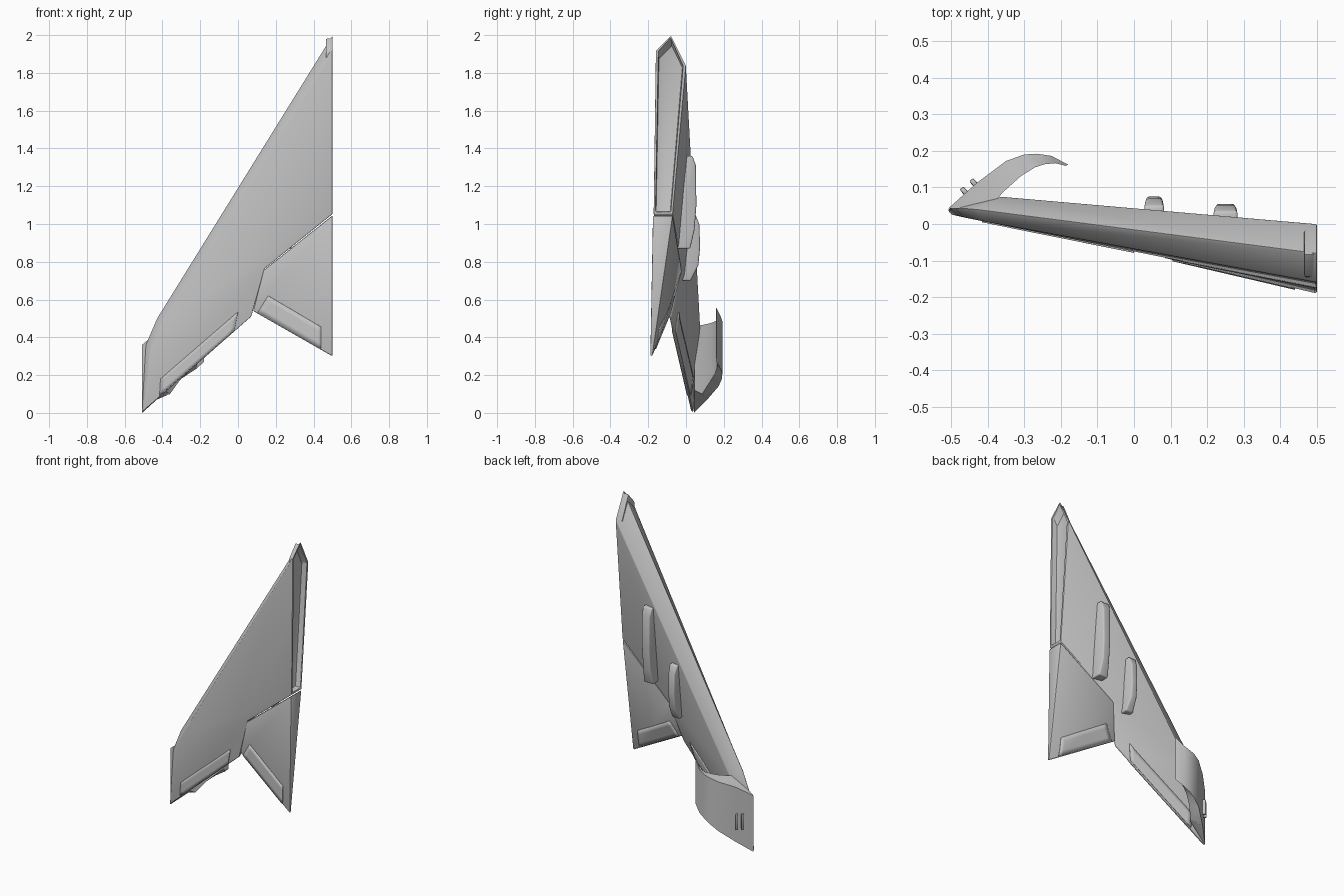
import bpy, bmesh, math
from mathutils import Vector
from mathutils.bvhtree import BVHTree

if "Cube" in bpy.data.objects:
    bpy.data.objects.remove(bpy.data.objects["Cube"])

grey = bpy.data.materials.new("light_grey")
grey.diffuse_color = (0.55, 0.55, 0.55, 1)
grey.use_nodes = True
grey.node_tree.nodes["Principled BSDF"].inputs["Base Color"].default_value = grey.diffuse_color


def finish(name, bm, bevel=0.0, segs=2):
    bmesh.ops.recalc_face_normals(bm, faces=bm.faces)
    if bevel:
        sharp = [e for e in bm.edges if len(e.link_faces) == 2
                 and e.calc_face_angle(0) > math.radians(22)]
        bmesh.ops.bevel(bm, geom=sharp, offset=bevel, segments=segs, profile=0.5,
                        affect='EDGES', clamp_overlap=True)
    me = bpy.data.meshes.new(name)
    bm.to_mesh(me)
    bm.free()
    for p in me.polygons:
        p.use_smooth = True
    me.set_sharp_from_angle(angle=math.radians(32))
    me.materials.append(grey)
    ob = bpy.data.objects.new(name, me)
    bpy.context.collection.objects.link(ob)
    return ob


def solid(points, faces):
    bm = bmesh.new()
    v = {k: bm.verts.new(p) for k, p in points.items()}
    for f in faces:
        bm.faces.new([v[k] for k in f.split()])
    bmesh.ops.recalc_face_normals(bm, faces=bm.faces)
    bm.normal_update()
    return bm, BVHTree.FromBMesh(bm)


# main wing: L = leading edge, F = front skin, R = rear ridge, T/B = trailing edge front/back
bm, wing_tree = solid({
    "L0": (.5, -.08, 2), "L1": (-.43, .04, .5), "L2": (-.49, .045, .36), "L3": (-.51, .04, 0),
    "F0": (.5, -.16, 1.92), "F1": (-.41, .007, .47), "F2": (-.465, .018, .34), "F3": (-.5, .026, .012),
    "R0": (.5, 0, 1.84), "R1": (-.36, .075, .46),
    "T0": (.5, -.172, 1.053), "T1": (.14, -.103, .763), "T2": (.07, -.089, .51),
    "B0": (.5, -.07, 1.053), "B1": (.14, -.02, .763), "B2": (.07, -.076, .51)},
    ["F0 F1 F2 F3 T2 T1 T0", "L0 L1 F1 F0", "L1 L2 F2 F1", "L2 L3 F3 F2",
     "L0 R0 R1 L1", "L1 R1 L2", "L2 R1 L3", "R0 B0 B1 R1", "R1 B1 B2", "R1 B2 L3",
     "L3 B2 T2 F3", "B2 B1 T1 T2", "B1 B0 T0 T1", "L0 F0 T0 B0 R0"])
# recess in the root end
root = max(bm.faces, key=lambda f: f.calc_center_median().x)
bmesh.ops.inset_individual(bm, faces=[root], thickness=.016)
bmesh.ops.inset_individual(bm, faces=[root], thickness=.002, depth=-.035)
finish("main_wing", bm, .004)

# inner trailing panel
bm, inner_tree = solid({
    "F0": (.5, -.176, 1.045), "F1": (.135, -.105, .755), "F2": (.08, -.092, .54), "F3": (.5, -.19, .3),
    "B0": (.5, -.07, 1.045), "B1": (.135, -.022, .755), "B2": (.08, -.078, .54), "B3": (.5, -.178, .3)},
    ["F0 F1 F2 F3", "B0 B1 B3", "B1 B2 B3", "F0 F1 B1 B0", "F1 F2 B2 B1",
     "F2 F3 B3 B2", "F3 F0 B0 B3"])
finish("inner_panel", bm, .006)


def plate(name, quad, tree, side, n=14, m=4):
    """Thin control surface draped over the skin; side -1 front, +1 back."""
    a, b, c, d = [Vector(q) for q in quad]
    bm = bmesh.new()
    grid = []
    for i in range(n + 1):
        row = []
        for j in range(m + 1):
            p = a.lerp(d, i / n).lerp(b.lerp(c, i / n), j / m)
            hit = tree.ray_cast(Vector((p.x, side * 2, p.y)), Vector((0, -side, 0)))[0]
            y = hit.y if hit else -.075 - .2 * p.x
            row.append(bm.verts.new((p.x, y + side * .001, p.y)))
        grid.append(row)
    for i in range(n):
        for j in range(m):
            bm.faces.new((grid[i][j], grid[i + 1][j], grid[i + 1][j + 1], grid[i][j + 1]))
    ob = finish(name, bm)
    mod = ob.modifiers.new("thickness", 'SOLIDIFY')
    mod.thickness, mod.offset = .006, 0


outer_flap = [(-.415, .092), (-.41, .18), (0, .535), (-.02, .435)]
inner_flap = [(.105, .532), (.16, .62), (.44, .455), (.44, .339)]
for label, side in (("front", -1), ("back", 1)):
    plate("outer_flap_" + label, outer_flap, wing_tree, side)
    plate("inner_flap_" + label, inner_flap, inner_tree, side)

# winglet curling back over the tip: outer x,y / inner x,y / bottom z, outer top z, inner top z
stations = [(-.508, .042, -.39, .045, 0, .36, .46), (-.43, .112, -.36, .085, .07, .42, .465),
            (-.35, .172, -.31, .13, .14, .455, .475), (-.3, .19, -.27, .155, .18, .475, .485),
            (-.265, .192, -.245, .163, .205, .485, .49), (-.225, .186, -.215, .166, .23, .505, .505),
            (-.18, .162, -.186, .159, .27, .555, .555)]
bm = bmesh.new()
rings = []
for ox, oy, ix, iy, zb, zo, zi in stations:
    mid = (zb + zo) / 2
    pts = [(ox, oy, zb), (ox, oy, mid), (ox, oy, zo), (ix, iy, zi),
           (ix, iy, mid), (ix, iy, zb + (.12 if oy < .05 else .03))]
    rings.append([bm.verts.new(p) for p in pts])
for r, s in zip(rings, rings[1:]):
    for k in range(6):
        bm.faces.new((r[k], r[(k + 1) % 6], s[(k + 1) % 6], s[k]))
bm.faces.new(rings[0])
bm.faces.new(rings[-1])
finish("winglet", bm)


def fairing(name, x, w, profile):
    """Rounded pod: a y,z profile extruded across x, narrower at its back."""
    top = max(y for y, z in profile)
    bm = bmesh.new()
    ends = []
    for s in (-1, 1):
        ends.append([bm.verts.new((x + s * w * (.75 if y > top - .02 else 1), y, z))
                     for y, z in profile])
    n = len(profile)
    for k in range(n):
        bm.faces.new((ends[0][k], ends[0][(k + 1) % n], ends[1][(k + 1) % n], ends[1][k]))
    bm.faces.new(ends[0])
    bm.faces.new(ends[1])
    finish(name, bm, .008, 3)


# two pylon fairings on the back
fairing("fairing_inner", .25, .034,
        [(-.02, 1.36), (.035, 1.36), (.052, 1.31), (.055, 1.1), (.045, .97), (.022, .87), (-.06, .87)])
fairing("fairing_outer", .055, .028,
        [(-.01, 1.05), (.05, 1.05), (.07, 1.0), (.075, .88), (.065, .78), (.025, .7), (-.06, .7)])

# pair of small vents on the outside of the winglet
for i, (x, y) in enumerate(((-.464, .09), (-.438, .113))):
    bm = bmesh.new()
    bmesh.ops.create_cube(bm, size=1)
    bmesh.ops.scale(bm, vec=(.014, .022, .1), verts=bm.verts)
    ob = finish("vent_%d" % (i + 1), bm, .004)
    ob.location = (x, y, .2)
    ob.rotation_euler = (0, 0, math.radians(42))
